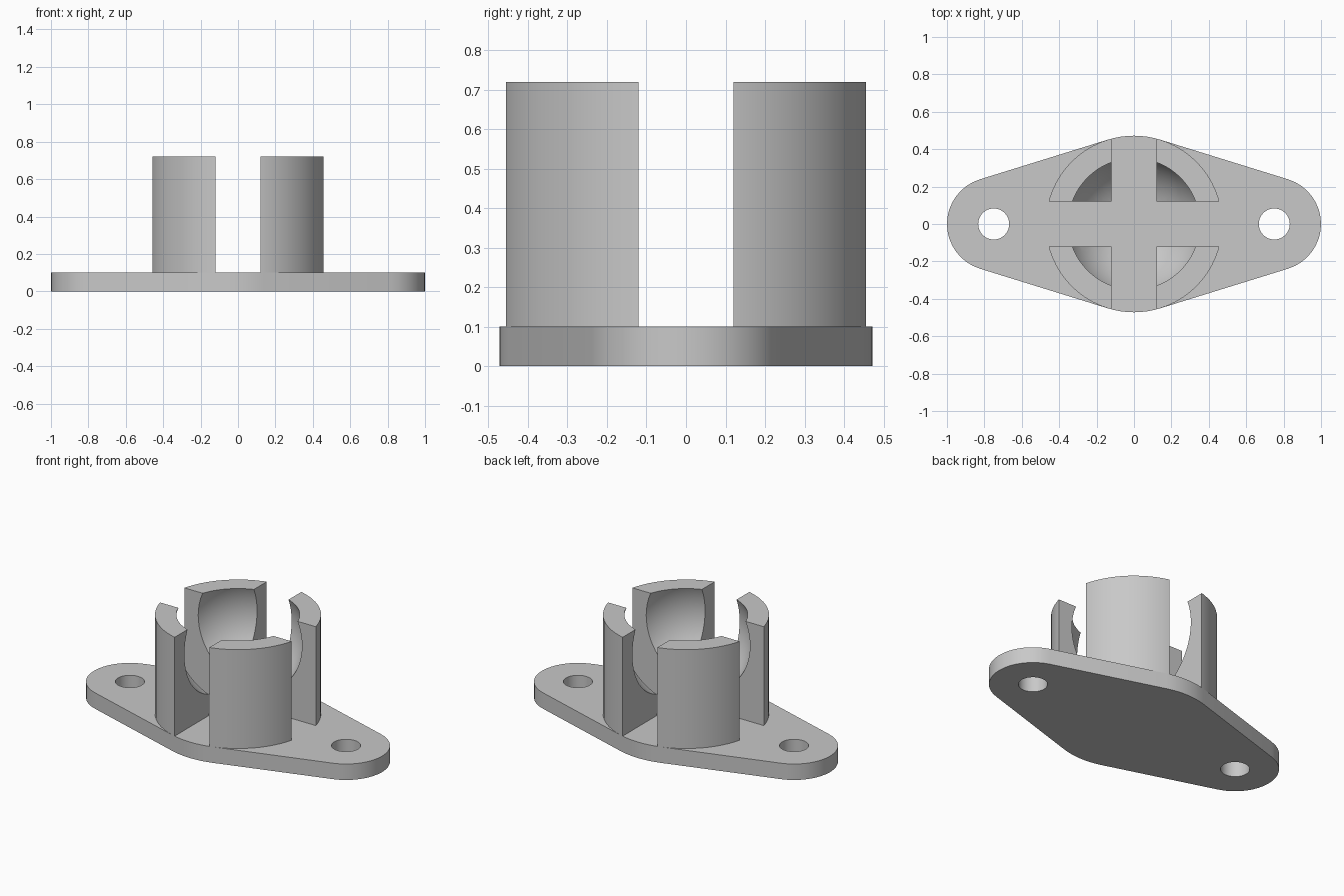
import bpy
import bmesh
from math import cos, sin, pi, asin
from mathutils import Vector

cube = bpy.data.objects.get("Cube")
if cube:
    bpy.data.objects.remove(cube, do_unlink=True)

# Main sizes
PLATE_TOP, POST_TOP = 0.10, 0.72
BODY_R, END_R, END_X = 0.472, 0.25, 0.75
HOLE_R, SLOT = 0.083, 0.24
BALL_R, BALL_Z = 0.38, 0.574

grey = bpy.data.materials.new("light grey plastic")
grey.use_nodes = True
colour = (0.58, 0.58, 0.58, 1)
grey.diffuse_color = colour
grey.node_tree.nodes["Principled BSDF"].inputs["Base Color"].default_value = colour


def cylinder(name, radius, z0, z1, x=0, sides=64):
    bpy.ops.mesh.primitive_cylinder_add(vertices=sides, radius=radius, depth=z1 - z0,
                                        location=(x, 0, (z0 + z1) / 2))
    bpy.context.object.name = name
    return bpy.context.object


def box(name, size, z):
    bpy.ops.mesh.primitive_cube_add(size=1, location=(0, 0, z))
    bpy.context.object.name = name
    bpy.context.object.scale = size
    return bpy.context.object


def cut(target, cutters):
    """Subtract each cutter, then discard it."""
    bpy.context.view_layer.objects.active = target
    for cutter in cutters:
        mod = target.modifiers.new("cut", 'BOOLEAN')
        mod.operation, mod.solver, mod.object = 'DIFFERENCE', 'EXACT', cutter
        bpy.ops.object.modifier_apply(modifier=mod.name)
        bpy.data.objects.remove(cutter, do_unlink=True)


def finish(obj):
    obj.data.materials.clear()
    obj.data.materials.append(grey)
    bpy.ops.object.select_all(action='DESELECT')
    obj.select_set(True)
    bpy.context.view_layer.objects.active = obj
    bpy.ops.object.shade_smooth_by_angle(angle=pi / 6)


# Flange plate: outline of three circles joined by tangent lines
def arc(cx, radius, start, end, steps):
    return [Vector((cx + radius * cos(a), radius * sin(a), 0))
            for a in (start + (end - start) * i / steps for i in range(steps + 1))]


lean = asin((BODY_R - END_R) / END_X)
side = pi / 2 - lean
outline = (arc(END_X, END_R, -side, side, 16)
           + arc(0, BODY_R, side, pi - side, 8)
           + arc(-END_X, END_R, pi - side, pi + side, 16)
           + arc(0, BODY_R, pi + side, 2 * pi - side, 8))
bm = bmesh.new()
base = bm.faces.new([bm.verts.new(p) for p in outline])
top = bmesh.ops.extrude_face_region(bm, geom=[base])["geom"]
bmesh.ops.translate(bm, vec=(0, 0, PLATE_TOP),
                    verts=[v for v in top if isinstance(v, bmesh.types.BMVert)])
bmesh.ops.recalc_face_normals(bm, faces=bm.faces)
mesh = bpy.data.meshes.new("flange_plate")
bm.to_mesh(mesh)
bm.free()
plate = bpy.data.objects.new("flange_plate", mesh)
bpy.context.collection.objects.link(plate)
cut(plate, [cylinder("screw_hole", HOLE_R, -0.1, 0.2, s * END_X, 32) for s in (-1, 1)])
finish(plate)

# Socket: cylinder hollowed by a ball and split into four posts by crossed slots
socket = cylinder("socket_posts", BODY_R, PLATE_TOP, POST_TOP)
bpy.ops.mesh.primitive_uv_sphere_add(segments=64, ring_count=32, radius=BALL_R,
                                     location=(0, 0, BALL_Z))
ball = bpy.context.object
cut(socket, [ball, box("slot_x", (2, SLOT, 2), 0.5), box("slot_y", (SLOT, 2, 2), 0.5)])
finish(socket)
